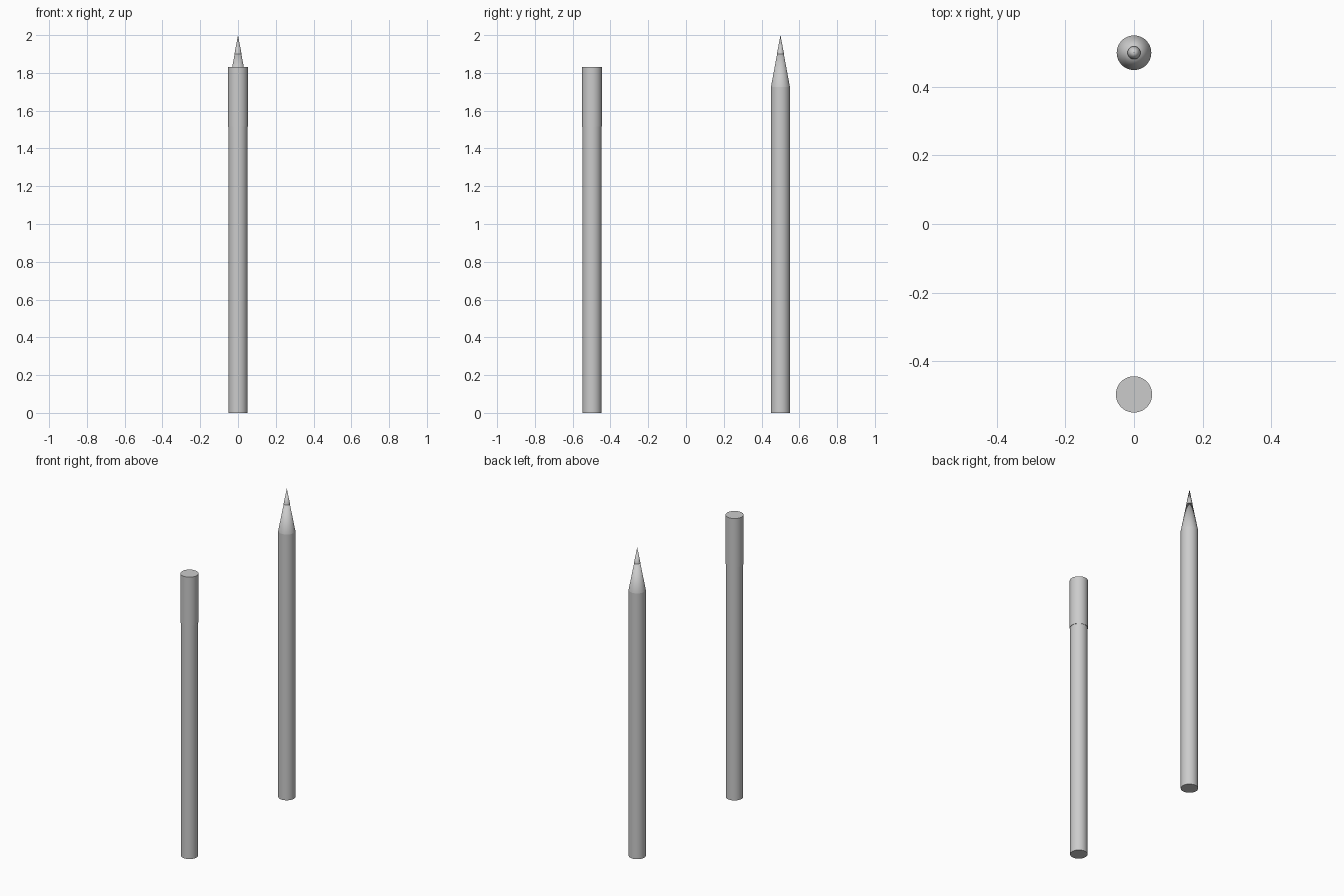
import bpy
import math

if "Cube" in bpy.data.objects:
    bpy.data.objects.remove(bpy.data.objects["Cube"])


def tube(name, y, z0, z1, r0, r1):
    """Closed upright cylinder or cone from z0 to z1, smooth with sharp rims."""
    bpy.ops.mesh.primitive_cone_add(
        vertices=48, radius1=r0, radius2=r1, depth=z1 - z0,
        location=(0, y, (z0 + z1) / 2))
    ob = bpy.context.object
    ob.name = name
    bpy.ops.object.shade_smooth_by_angle(angle=math.radians(30))
    return ob


BODY_R = 0.0505
CAP_R = 0.053
SHOULDER = 1.724

# Pen with a flat cap
PEN_Y = -0.4975
tube("pen_body", PEN_Y, 0, SHOULDER, BODY_R, BODY_R)
tube("pen_cap", PEN_Y, 1.515, 1.83, CAP_R, CAP_R)

# Pencil with a sharpened point and a slightly proud lead
PENCIL_Y = 0.50
tube("pencil_body", PENCIL_Y, 0, SHOULDER, BODY_R, BODY_R)
tube("pencil_sharpened_wood", PENCIL_Y, SHOULDER, 1.995, BODY_R, 0)
tube("pencil_lead", PENCIL_Y, 1.90, 2.0, 0.0188, 0)
